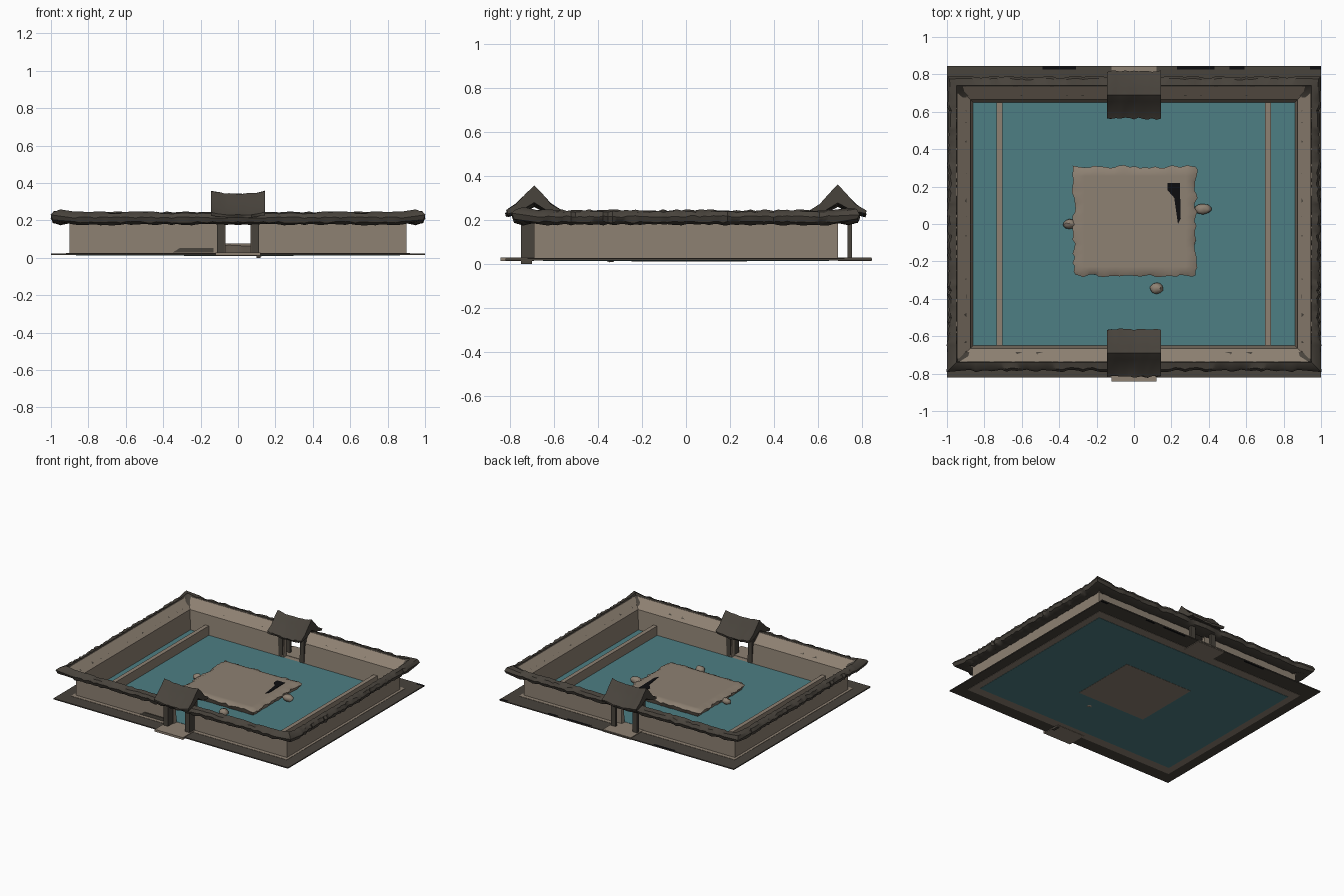
import bpy, bmesh, math, random
from mathutils import Vector

random.seed(4)
if "Cube" in bpy.data.objects:
    bpy.data.objects.remove(bpy.data.objects["Cube"])


def material(name, rgb):
    m = bpy.data.materials.new(name)
    m.use_nodes = True
    m.diffuse_color = (*rgb, 1)
    bsdf = m.node_tree.nodes["Principled BSDF"]
    bsdf.inputs["Base Color"].default_value = (*rgb, 1)
    bsdf.inputs["Roughness"].default_value = 0.9
    return m


STONE = material("warm stone", (0.27, 0.22, 0.17))
TILE = material("dark roof tile", (0.065, 0.056, 0.045))
WATER = material("teal water", (0.075, 0.21, 0.23))
BLACK = material("black hollow", (0.004, 0.004, 0.005))


def finish(name, bm, mat, smooth=True, jitter=0.0):
    for v in bm.verts:
        v.co += Vector([random.uniform(-jitter, jitter) for _ in range(3)])
    bmesh.ops.recalc_face_normals(bm, faces=bm.faces)
    mesh = bpy.data.meshes.new(name)
    bm.to_mesh(mesh)
    bm.free()
    ob = bpy.data.objects.new(name, mesh)
    bpy.context.collection.objects.link(ob)
    mesh.materials.append(mat)
    if smooth:
        bpy.ops.object.select_all(action='DESELECT')
        ob.select_set(True)
        bpy.context.view_layer.objects.active = ob
        bpy.ops.object.shade_smooth_by_angle(angle=math.radians(40))
    return ob


def box(name, x, y, z, mat):
    bm = bmesh.new()
    bmesh.ops.create_cube(bm, size=1)
    for v in bm.verts:
        v.co = [a[0] + (c + 0.5) * (a[1] - a[0]) for a, c in zip((x, y, z), v.co)]
    return finish(name, bm, mat, smooth=False)


def loft(bm, sections):
    """Joins closed sections of equal length and caps both ends."""
    rows = [[bm.verts.new(p) for p in s] for s in sections]
    n = len(rows[0])
    for a, b in zip(rows, rows[1:]):
        for i in range(n):
            j = (i + 1) % n
            bm.faces.new((a[i], a[j], b[j], b[i]))
    bm.faces.new(rows[0])
    bm.faces.new(rows[-1])


WALL_X, WALL_Y = 0.9, 0.69


def perimeter(name, profile, start, mat, step, jitter=0.0, lift=0.0):
    """Sweeps an (outward offset, height) profile round half the yard, then mirrors it."""
    corners = [Vector(p) for p in ((start, -1), (1, -1), (1, 1), (start, 1))]
    path = []
    for a, b in zip(corners, corners[1:]):
        n = max(1, int((b - a).length / step))
        path += [a.lerp(b, i / n) for i in range(n)]
    path.append(corners[-1])
    sections = []
    for p in path:
        dx = 1 if p.x > 0.999 else 0
        dy = math.copysign(1, p.y) if abs(p.y) > 0.999 else 0
        up = lift if dx and dy else 0
        wobble = random.uniform(-jitter, jitter)
        sections.append([(p.x * WALL_X + dx * (o + wobble * (o > 0.06)),
                          p.y * WALL_Y + dy * (o + wobble * (o > 0.06)),
                          z + up + random.uniform(-jitter, jitter) * 0.6)
                         for o, z in profile])
    bm = bmesh.new()
    loft(bm, sections)
    ob = finish(name, bm, mat)
    ob.modifiers.new("other_half", 'MIRROR')
    return ob


# Ground layers, each nested in the next
box("ground_border", (-1, 1), (-0.82, 0.845), (0.016, 0.024), TILE)
box("inner_paving", (-0.92, 0.92), (-0.72, 0.72), (0.014, 0.026), STONE)
box("pool_water", (-0.865, 0.865), (-0.65, 0.65), (0.012, 0.028), WATER)

# Enclosing wall with gate openings, flaring into a tiled coping
perimeter("yard_wall", [(0, 0.02), (0, 0.19), (0.058, 0.236), (0.044, 0.236),
                        (-0.025, 0.175), (-0.04, 0.02)], 0.075, STONE, 0.5)
perimeter("wall_coping", [(-0.005, 0.19), (0.05, 0.178), (0.085, 0.19), (0.095, 0.215),
                          (0.082, 0.236), (0.05, 0.244), (0.045, 0.23)],
          0, TILE, 0.03, jitter=0.007, lift=0.012)

# Long partitions between the pool and its side channels
for side, x in (("right", -0.72), ("left", 0.717)):
    box(side + "_partition", (x - 0.016, x + 0.016), (-0.65, 0.65), (0.02, 0.1), STONE)

# Central island platform with a worn rim
bm = bmesh.new()
bmesh.ops.create_grid(bm, x_segments=24, y_segments=24, size=1)
top = list(bm.faces)
skirt = bmesh.ops.extrude_face_region(bm, geom=top)["geom"]
for v in bm.verts:
    v.co.z = 0.011
for v in [g for g in skirt if isinstance(g, bmesh.types.BMVert)]:
    v.co.z = 0.078
for v in bm.verts:
    edge = max(abs(v.co.x), abs(v.co.y)) > 0.99
    high = v.co.z > 0.05
    scale = 1.0 if high else 0.9
    grow = random.uniform(-0.025, 0.035) if edge and high else 0
    v.co.x = 0.005 + v.co.x * 0.325 * (scale + grow)
    v.co.y = 0.015 + v.co.y * 0.29 * (scale + grow)
    if edge and high:
        v.co.z -= random.uniform(0.008, 0.02)
finish("island_platform", bm, STONE)

# Worn hollow on the platform
bm = bmesh.new()
loft(bm, [[(x, y, z) for x, y in ((0.235, 0), (0.25, 0.03), (0.245, 0.22), (0.18, 0.22),
                                  (0.18, 0.18), (0.215, 0.14))] for z in (0.074, 0.081)])
finish("platform_hollow", bm, BLACK, smooth=False)

# Small rocks around the island
for name, pos, size in (("right_rock", (-0.345, 0, 0.05), (0.035, 0.025, 0.025)),
                        ("left_rock", (0.37, 0.08, 0.05), (0.045, 0.03, 0.025)),
                        ("front_rock", (0.12, -0.345, 0.035), (0.035, 0.03, 0.03))):
    bm = bmesh.new()
    bmesh.ops.create_icosphere(bm, subdivisions=2, radius=1)
    for v in bm.verts:
        v.co = Vector(pos) + Vector([c * s for c, s in zip(v.co, size)])
    finish(name, bm, STONE, jitter=0.003)

# Gatehouses: tiled roof, posts, lintel and doorstep
for name, s in (("front", -1), ("back", 1)):
    def span(a, b):
        return tuple(sorted((s * a, s * b)))

    slope = [(0.0, 0.352), (0.035, 0.318), (0.08, 0.268), (0.128, 0.238), (0.123, 0.222)]
    under = [(0.06, 0.238), (0.0, 0.27)]
    half = slope + under
    outline = half + [(-d, z) for d, z in reversed(half[1:-1])]
    bm = bmesh.new()
    sections = []
    for i in range(13):
        t = i / 6 - 1
        sections.append([(0.145 * t, s * 0.69 + d * (1 + random.uniform(-0.06, 0.04)),
                          z - 0.01 + 0.016 * t * t + random.uniform(-0.003, 0.003))
                         for d, z in outline])
    loft(bm, sections)
    finish(name + "_gate_roof", bm, TILE)

    depth = (0.675, 0.75) if s < 0 else (0.735, 0.755)
    for side, x in (("right", -0.092), ("left", 0.092)):
        box(f"{name}_{side}_post", (x - 0.02, x + 0.02), span(*depth), (0.015, 0.245), TILE)
        box(f"{name}_{side}_jamb", (x - 0.017, x + 0.017), span(0.65, 0.68),
            (0.02, 0.245), TILE)
    box(name + "_lintel", (-0.1, 0.1), span(0.67, 0.75), (0.19, 0.245), TILE)
    box(name + "_doorstep", (-0.12, 0.12), span(0.69, 0.843), (0.012, 0.029), STONE)

# Foot under the front gate and a low shadowed sill beside it
box("front_post_foot", (0.1, 0.12), (-0.75, -0.7), (0, 0.02), TILE)
bm = bmesh.new()
loft(bm, [[(x, y, z) for x, z in ((-0.35, 0.028), (-0.31, 0.053), (-0.13, 0.053),
                                  (-0.13, 0.028))] for y in (-0.697, -0.688)])
finish("front_wall_sill", bm, TILE, smooth=False)

# Worn holes in the rear ground border
for i, (x, w) in enumerate(((-0.4, 0.09), (0.33, 0.1), (0.55, 0.04), (0.97, 0.03))):
    box(f"border_hollow_{i + 1}", (x - w, x + w), (0.825, 0.843), (0.0155, 0.0245), BLACK)
